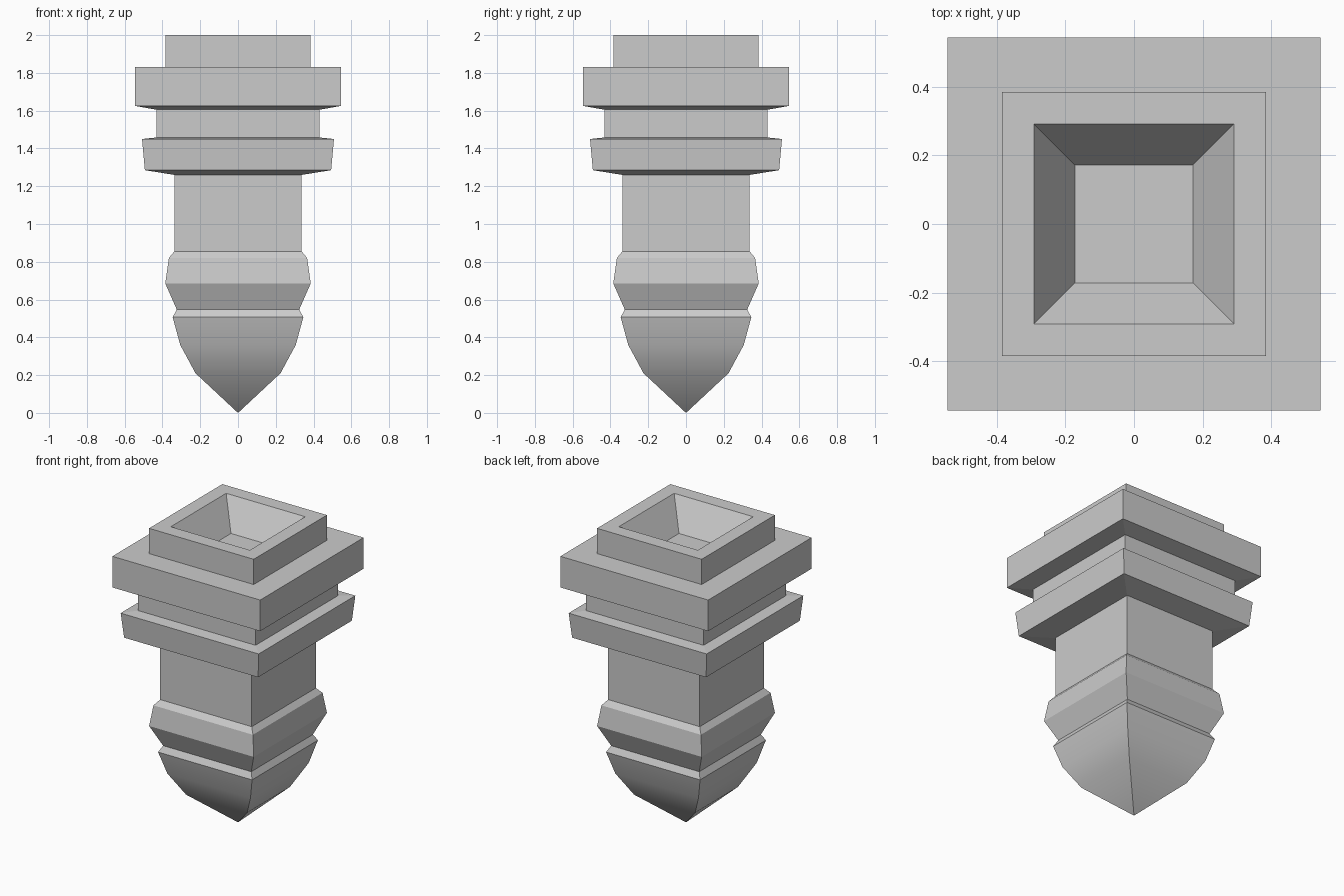
import bpy
import bmesh
import math

if "Cube" in bpy.data.objects:
    bpy.data.objects.remove(bpy.data.objects["Cube"])

stone = bpy.data.materials.new("plain grey")
stone.diffuse_color = (0.6, 0.6, 0.6, 1)
stone.use_nodes = True
stone.node_tree.nodes["Principled BSDF"].inputs["Base Color"].default_value = stone.diffuse_color


def square_loft(name, profile, cap_end=False, smooth=False):
    """Sweep a (half width, height) profile, listed bottom to top, round a square."""
    bm = bmesh.new()
    rings = []
    for r, z in profile:
        if r == 0:
            rings.append([bm.verts.new((0, 0, z))] * 4)
        else:
            rings.append([bm.verts.new((sx * r, sy * r, z))
                          for sx, sy in ((-1, -1), (1, -1), (1, 1), (-1, 1))])
    for low, high in zip(rings, rings[1:]):
        for i in range(4):
            j = (i + 1) % 4
            corners = [low[i], low[j], high[j], high[i]]
            bm.faces.new(list(dict.fromkeys(corners)))
    if cap_end:
        bm.faces.new(rings[-1])
    mesh = bpy.data.meshes.new(name)
    bm.to_mesh(mesh)
    bm.free()
    mesh.materials.append(stone)
    obj = bpy.data.objects.new(name, mesh)
    bpy.context.collection.objects.link(obj)
    if smooth:
        bpy.ops.object.select_all(action='DESELECT')
        obj.select_set(True)
        bpy.context.view_layer.objects.active = obj
        bpy.ops.object.shade_smooth_by_angle(angle=math.radians(25))
    return obj


# Pointed tip, rounded in height with crisp corners
square_loft("pointed_tip", [(0, 0), (0.225, 0.21), (0.306, 0.36), (0.346, 0.507)],
            smooth=True)

# Bevelled ring above the tip
square_loft("lower_moulding", [(0.346, 0.507), (0.324, 0.547), (0.385, 0.685),
                               (0.366, 0.82), (0.337, 0.855)])

# Straight square shaft
square_loft("shaft", [(0.337, 0.855), (0.337, 1.26)])

# Flared collar
square_loft("collar", [(0.337, 1.26), (0.493, 1.285), (0.508, 1.45), (0.432, 1.458)])

# Recessed neck between the collar and the flange
square_loft("neck", [(0.432, 1.458), (0.432, 1.605)])

# Wide top flange
square_loft("flange", [(0.432, 1.605), (0.544, 1.625), (0.544, 1.832), (0.385, 1.832)])

# Raised socket with a tapered square recess
square_loft("socket", [(0.385, 1.832), (0.385, 2.0), (0.291, 2.0), (0.172, 1.81)],
            cap_end=True)
